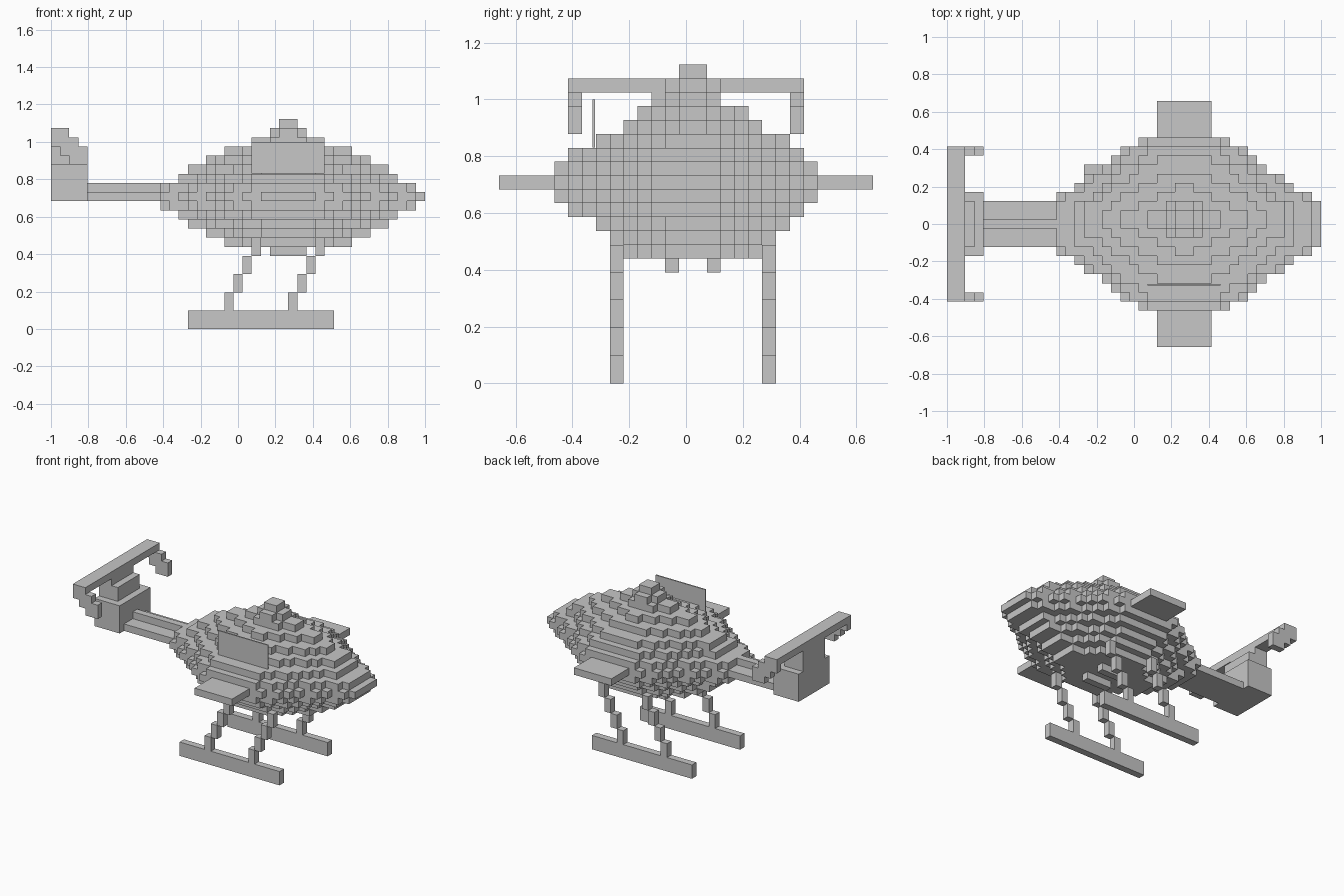
import bpy
import bmesh
from mathutils import Vector

if "Cube" in bpy.data.objects:
    bpy.data.objects.remove(bpy.data.objects["Cube"], do_unlink=True)

V = 2 / 41          # edge of one cell
MID = 26            # body centre along x, in cells

grey = bpy.data.materials.new("plain grey")
grey.use_nodes = True
grey.diffuse_color = (0.57, 0.57, 0.57, 1)
grey.node_tree.nodes["Principled BSDF"].inputs["Base Color"].default_value = grey.diffuse_color


def span(lo, hi):
    return range(lo, hi + 1)


def block(xs, ys, zs):
    return {(x, y, z) for x in xs for y in ys for z in zs}


def voxels(name, cells):
    """Build one mesh from the exposed sides of a set of cells."""
    bm = bmesh.new()
    verts = {}

    def corner(p):
        if p not in verts:
            verts[p] = bm.verts.new((p[0] * V - 1, (p[1] - 0.5) * V, p[2] * V))
        return verts[p]

    for cell in sorted(cells):
        for axis in range(3):
            for side in (0, 1):
                other = list(cell)
                other[axis] += 2 * side - 1
                if tuple(other) in cells:
                    continue
                u, w = (axis + 1) % 3, (axis + 2) % 3
                ring = []
                for du, dw in ((0, 0), (1, 0), (1, 1), (0, 1)):
                    p = list(cell)
                    p[axis] += side
                    p[u] += du
                    p[w] += dw
                    ring.append(corner(tuple(p)))
                bm.faces.new(ring if side else ring[::-1])
    bmesh.ops.dissolve_limit(bm, angle_limit=0.01, verts=bm.verts, edges=bm.edges)
    finish(name, bm)


def finish(name, bm):
    mesh = bpy.data.meshes.new(name)
    bm.to_mesh(mesh)
    bm.free()
    mesh.materials.append(grey)
    bpy.context.collection.objects.link(bpy.data.objects.new(name, mesh))


# Stepped body of diamond layers, bottom to top:
# (half length in the middle, half length of the end rows, first row, last row)
layers = [(7, 3, -4, 5), (9, 3, -5, 6), (11, 3, -6, 7), (12, 4, -8, 8),
          (14, 4, -9, 9), (15, 5, -9, 9), (14, 4, -9, 9), (12, 4, -8, 8),
          (11, 3, -6, 7), (9, 3, -4, 5), (7, 1, -3, 4), (4, 2, -1, 2),
          (2, 1, -1, 2), (1, 1, 0, 1)]
body = set()
for z, (half, end, lo, hi) in enumerate(layers, start=9):
    centre, reach = (lo + hi) / 2, (hi - lo) / 2
    for y in span(lo, hi):
        t = max(0, abs(y - centre) / reach - 0.2) / 0.8
        n = round(half + (end - half) * t + 0.2)
        body |= block(range(MID - min(n, half), MID + min(n, half)), [y], [z])
voxels("body", body)

# Stub wings on both sides
for name, ys in (("right_wing", span(-13, -10)), ("left_wing", span(10, 13))):
    voxels(name, block(span(23, 28), ys, [14]))

# Tail boom with a raised spine
voxels("tail_boom", block(span(4, 11), span(-2, 2), [14]) | block(span(4, 13), [0], [15]))

# Tail box, stepped tower and cross bar with hooked ends
fin = block(span(0, 3), span(-3, 3), span(14, 17))
fin |= block(span(0, 2), span(-2, 2), span(18, 19))
fin |= block(span(0, 1), span(-2, 2), [20])
voxels("tail_fin", fin)
bar = block(span(0, 1), span(-8, 8), [21])
for y in (-8, 8):
    bar |= block(span(0, 2), [y], [20]) | block(span(1, 3), [y], [19]) | block(span(2, 3), [y], [18])
voxels("tail_bar", bar)

# Skids with two stepped legs each
for name, y in (("right_skid", -5), ("left_skid", 6)):
    skid = block(span(15, 30), [y], span(0, 1))
    for foot in (19, 26):
        for step in range(4):
            skid |= block([foot + step], [y], span(2 + 2 * step, 3 + 2 * step))
    voxels(name, skid)

# Two small rails beneath the body
for name, y in (("right_belly_rail", -1), ("left_belly_rail", 2)):
    voxels(name, block(span(24, 27), [y], [8]))

# Thin upright panel on one flank
bm = bmesh.new()
bmesh.ops.create_cube(bm, size=1)
bmesh.ops.scale(bm, vec=Vector((8 * V, 0.009, 0.17)), verts=bm.verts)
bmesh.ops.translate(bm, vec=Vector((0.268, -0.325, 0.915)), verts=bm.verts)
finish("side_panel", bm)
